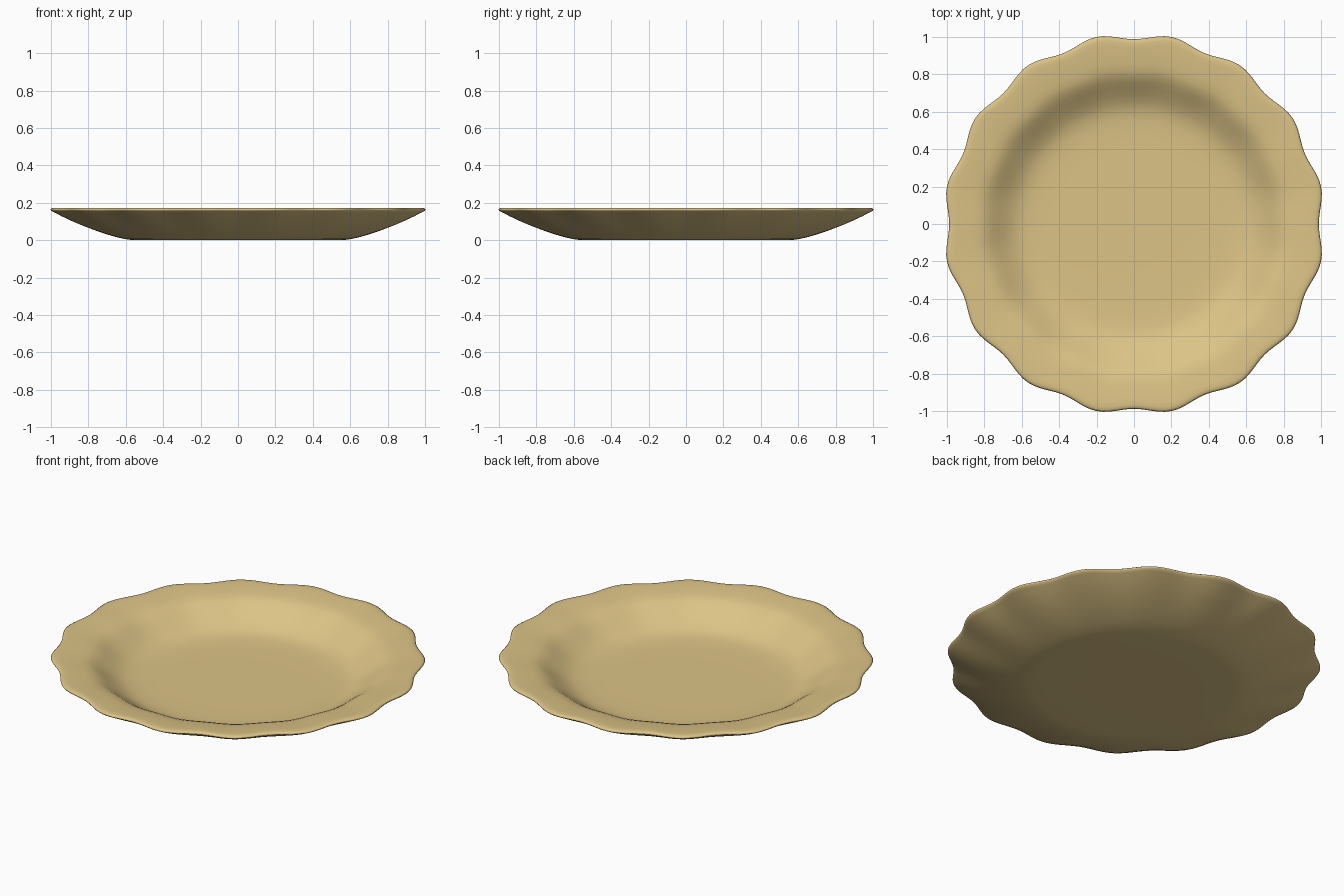
import bpy, bmesh, math

if "Cube" in bpy.data.objects:
    bpy.data.objects.remove(bpy.data.objects["Cube"])

SEG, LOBES = 192, 16

# closed section from floor centre, over the lip, to underside centre: (radius, height)
PROFILE = [(0.15, 0.025), (0.3, 0.025), (0.42, 0.026), (0.5, 0.027), (0.56, 0.031),
           (0.61, 0.039), (0.65, 0.055), (0.69, 0.078), (0.73, 0.106), (0.76, 0.127),
           (0.79, 0.145), (0.82, 0.156), (0.86, 0.163), (0.91, 0.168), (0.95, 0.172),
           (0.975, 0.173), (0.991, 0.171), (1.0, 0.165), (0.996, 0.158), (0.98, 0.149),
           (0.94, 0.127), (0.88, 0.098), (0.82, 0.073), (0.76, 0.050), (0.70, 0.030),
           (0.65, 0.016), (0.61, 0.007), (0.575, 0.002), (0.54, 0.0), (0.3, 0.0)]


def scallop(r, a):
    """Radius with lobes that fade out towards the foot."""
    w = min(1, max(0, (r - 0.55) / 0.45)) ** 1.5
    return r * (1 + w * (0.004 - 0.0158 * math.cos(LOBES * a)))


# plate body, revolved with a scalloped edge
bm = bmesh.new()
rings = []
for r, z in PROFILE:
    ring = []
    for i in range(SEG):
        a = 2 * math.pi * i / SEG
        s = scallop(r, a)
        ring.append(bm.verts.new((s * math.cos(a), s * math.sin(a), z)))
    rings.append(ring)
for p, q in zip(rings, rings[1:]):
    for i in range(SEG):
        j = (i + 1) % SEG
        bm.faces.new((p[i], q[i], q[j], p[j]))

# floor and underside centres
for ring, z in ((rings[0], 0.025), (rings[-1], 0.0)):
    c = bm.verts.new((0, 0, z))
    for i in range(SEG):
        bm.faces.new((c, ring[i], ring[(i + 1) % SEG]))
bmesh.ops.recalc_face_normals(bm, faces=bm.faces)
for f in bm.faces:
    f.smooth = True

mesh = bpy.data.meshes.new("scalloped_plate")
bm.to_mesh(mesh)
bm.free()
plate = bpy.data.objects.new("scalloped_plate", mesh)
bpy.context.collection.objects.link(plate)

# warm tan glaze
mat = bpy.data.materials.new("tan_glaze")
mat.diffuse_color = (0.72, 0.55, 0.24, 1)
mat.use_nodes = True
mat.node_tree.nodes["Principled BSDF"].inputs["Base Color"].default_value = mat.diffuse_color
mesh.materials.append(mat)
